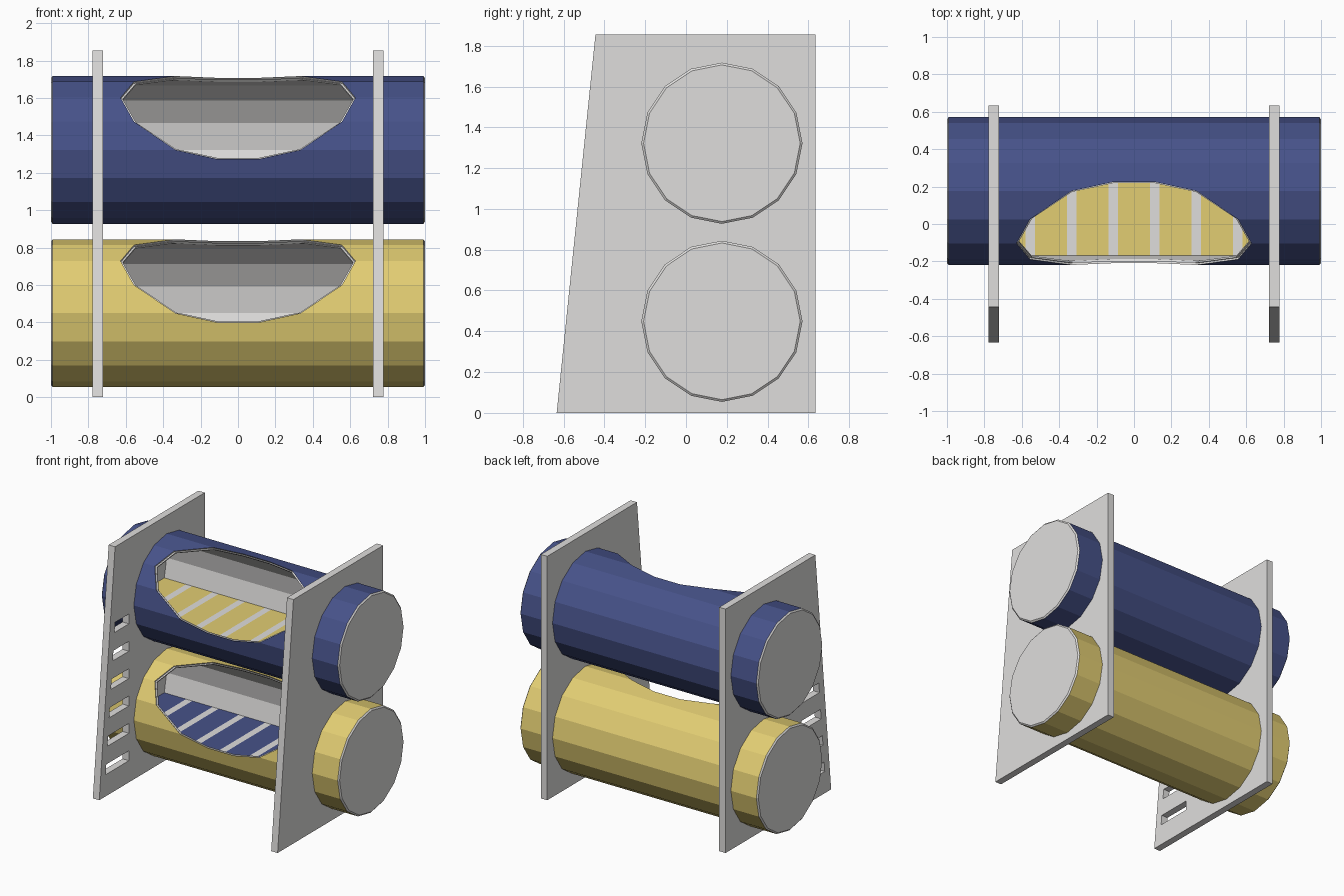
import bpy, bmesh, math
from mathutils import Vector

if "Cube" in bpy.data.objects:
    bpy.data.objects.remove(bpy.data.objects["Cube"])

SIDES, CY = 16, 0.176


def material(name, rgb):
    m = bpy.data.materials.new(name)
    m.diffuse_color = (*rgb, 1)
    m.use_nodes = True
    m.node_tree.nodes["Principled BSDF"].inputs["Base Color"].default_value = m.diffuse_color
    return m


GREY = material("light_grey", (0.74, 0.73, 0.72))
BLUE = material("navy_blue", (0.062, 0.084, 0.25))
YELLOW = material("straw_yellow", (0.76, 0.61, 0.17))


def finish(name, bm, mats):
    bmesh.ops.recalc_face_normals(bm, faces=bm.faces[:])
    me = bpy.data.meshes.new(name)
    bm.to_mesh(me)
    bm.free()
    for m in mats:
        me.materials.append(m)
    ob = bpy.data.objects.new(name, me)
    bpy.context.collection.objects.link(ob)
    return ob


def prism(name, points, vec, mats=(GREY,)):
    """Extrude a flat outline along a vector."""
    bm = bmesh.new()
    f = bm.faces.new([bm.verts.new(p) for p in points])
    r = bmesh.ops.extrude_face_region(bm, geom=[f], use_keep_orig=True)
    verts = [v for v in r["geom"] if isinstance(v, bmesh.types.BMVert)]
    bmesh.ops.translate(bm, verts=verts, vec=vec)
    return finish(name, bm, mats)


def ring(x, r, cz):
    step = 2 * math.pi / SIDES
    return [(x, CY + r * math.cos(i * step), cz + r * math.sin(i * step)) for i in range(SIDES)]


def lathe(name, profile, cz, mats):
    """Closed (x, radius) profile swept round the tube axis."""
    bm = bmesh.new()
    rings = [[bm.verts.new(p) for p in ring(x, r, cz)] for x, r in profile]
    for a, b in zip(rings, rings[1:] + rings[:1]):
        for i in range(SIDES):
            j = (i + 1) % SIDES
            bm.faces.new((a[i], a[j], b[j], b[i]))
    return finish(name, bm, mats)


def cut(ob, cutter):
    """Subtract the cutter, then delete it."""
    cutter.hide_render = True
    mod = ob.modifiers.new("cut", "BOOLEAN")
    mod.operation, mod.solver, mod.object = "DIFFERENCE", "EXACT", cutter
    dg = bpy.context.evaluated_depsgraph_get()
    me = bpy.data.meshes.new_from_object(ob.evaluated_get(dg))
    ob.modifiers.clear()
    ob.data = me
    bpy.data.objects.remove(cutter)


def opening(cz, sx, st):
    """Cutter for the rounded window facing up and forward."""
    half = [(0.628, 0), (0.556, 0.1512), (0.334, 0.2793), (0.111, 0.307)]
    right = [(x, -t) for x, t in half[:0:-1]] + half
    outline = right + [(-x, t) for x, t in right[::-1]]
    k = math.sqrt(0.5)
    pts = []
    for x, t in outline:
        t, s = t * st, 0.05
        pts.append((x * sx, CY - k * (s + t), cz + k * (s - t)))
    return prism("opening_cutter", pts, Vector((0, -k, k)) * 0.6)


def tube(label, cz, colour, floor_colour):
    # coloured outer shell with chamfered ends
    shell = lathe(label + "_tube_shell",
                  [(-1, 0.384), (-0.991, 0.395), (0.991, 0.395), (1, 0.384)], cz, (GREY, colour))
    cut(shell, opening(cz, 1, 1))
    for p in shell.data.polygons:
        dist = p.normal.y * (p.center.y - CY) + p.normal.z * (p.center.z - cz)
        p.material_index = 1 if dist > 0.386 else 0

    # grey liner, showing as a thin rim round the opening
    liner = lathe(label + "_tube_liner",
                  [(-1, 0.384), (1, 0.384), (1, 0.374), (-1, 0.374)], cz, (GREY,))
    cut(liner, opening(cz, 0.982, 0.964))

    # end caps
    for side, s in (("left", -1), ("right", 1)):
        prism(f"{label}_{side}_end_cap", ring(s, 0.374, cz), (-0.015 * s, 0, 0))

    # flat striped floor inside the tube
    xs = [-0.985]
    for i in range(8):
        c = (i - 3.5) * 0.2217
        xs += [c - 0.026, c + 0.026]
    xs.append(0.985)
    z = cz - 0.143
    bm = bmesh.new()
    for i, (a, b) in enumerate(zip(xs, xs[1:])):
        f = bm.faces.new([bm.verts.new((x, CY + y, z)) for x, y in
                          ((a, -0.348), (b, -0.348), (b, 0.348), (a, 0.348))])
        f.material_index = i % 2
    bmesh.ops.remove_doubles(bm, verts=bm.verts[:], dist=1e-4)
    floor = finish(label + "_striped_floor", bm, (floor_colour, GREY))
    if floor.data.polygons[0].normal.z < 0:
        floor.data.flip_normals()


TUBES = (("upper", 1.322, BLUE, YELLOW), ("lower", 0.449, YELLOW, BLUE))
for t in TUBES:
    tube(*t)


def front_edge(z):
    return -0.634 + 0.19 * z / 1.854


# side panels with holes for both tubes
for side, x in (("left", -0.777), ("right", 0.723)):
    panel = prism(side + "_side_panel",
                  [(x, y, z) for y, z in ((front_edge(0), 0), (0.634, 0), (0.634, 1.854), (front_edge(1.854), 1.854))],
                  (0.054, 0, 0))
    for label, cz, _, _ in TUBES:
        cut(panel, prism("hole_cutter", ring(x - 0.1, 0.389, cz), (0.3, 0, 0)))
    # ladder slots in the left panel only
    if side == "left":
        for i in range(6):
            a = 0.165 + 0.208 * i
            b = a + 0.075
            pts = [(front_edge(a) + 0.06, a), (-0.278, a), (-0.278, b), (front_edge(b) + 0.06, b)]
            cut(panel, prism("slot_cutter", [(x - 0.1, y, z) for y, z in pts], (0.3, 0, 0)))
